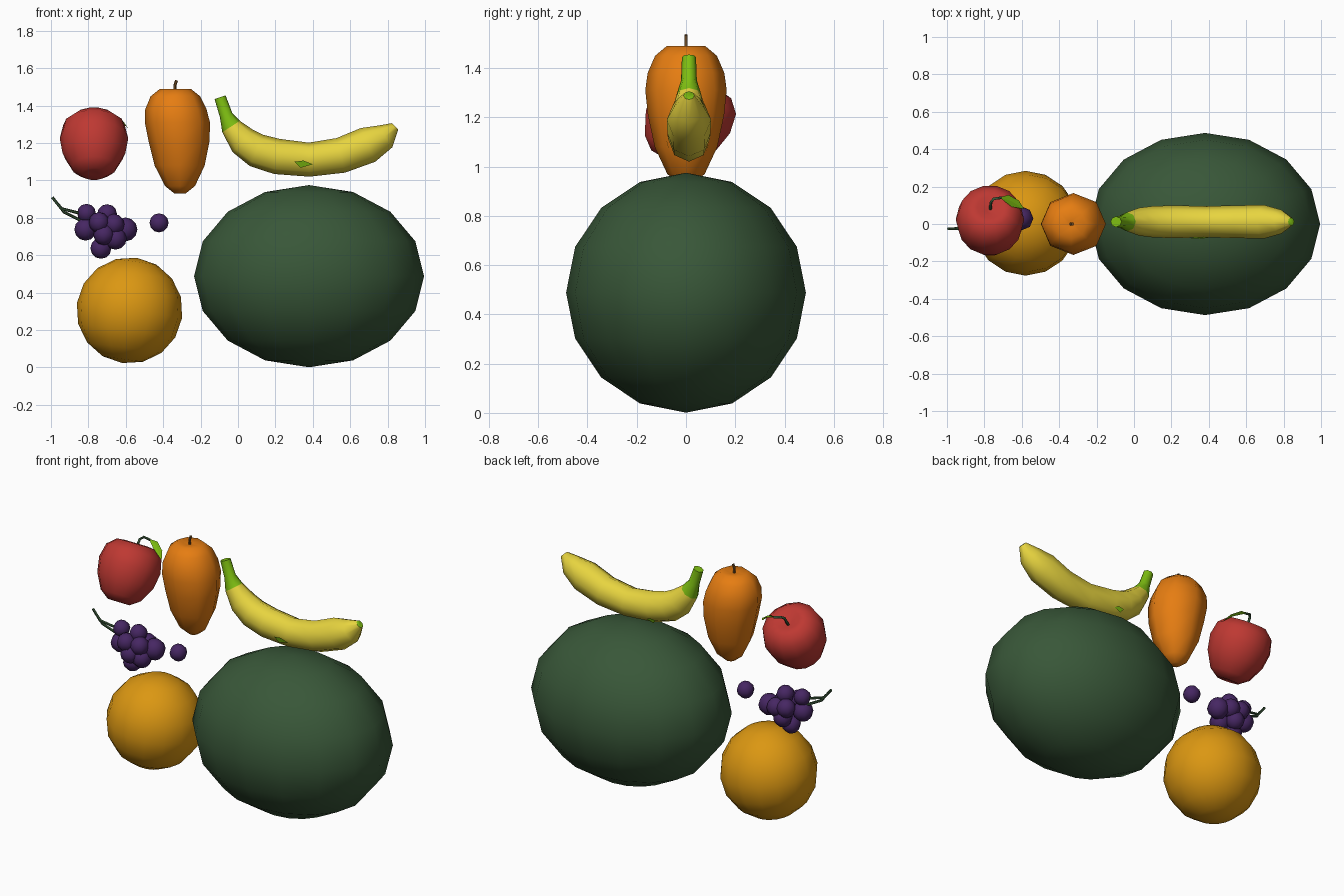
import bpy, bmesh, math
from mathutils import Vector, Matrix

if "Cube" in bpy.data.objects:
    bpy.data.objects.remove(bpy.data.objects["Cube"])


def material(name, r, g, b):
    m = bpy.data.materials.new(name)
    m.diffuse_color = (r, g, b, 1)
    m.use_nodes = True
    m.node_tree.nodes["Principled BSDF"].inputs["Base Color"].default_value = m.diffuse_color
    return m


MELON = material("dark green", 0.040, 0.095, 0.040)
ORANGE = material("golden orange", 0.71, 0.31, 0.006)
PAPAYA = material("deep orange", 0.79, 0.205, 0.006)
RED = material("apple red", 0.515, 0.040, 0.032)
YELLOW = material("banana yellow", 0.80, 0.66, 0.05)
LEAF = material("leaf green", 0.21, 0.52, 0.006)
PURPLE = material("grape purple", 0.062, 0.020, 0.125)
BROWN = material("brown", 0.18, 0.08, 0.02)


def finish(name, bm, *mats):
    bmesh.ops.recalc_face_normals(bm, faces=bm.faces)
    me = bpy.data.meshes.new(name)
    bm.to_mesh(me)
    bm.free()
    for m in mats:
        me.materials.append(m)
    ob = bpy.data.objects.new(name, me)
    bpy.context.collection.objects.link(ob)
    return ob


def sphere(bm, centre, radii, segs, rings, tilt=0):
    mat = (Matrix.Translation(centre) @ Matrix.Rotation(tilt, 4, 'Y')
           @ Matrix.Diagonal((*radii, 1)))
    bmesh.ops.create_uvsphere(bm, u_segments=segs, v_segments=rings, radius=1, matrix=mat)


def loft(bm, rings, sides):
    """Skin rings given as (centre, u axis, v axis); returns faces per segment."""
    loops = [[bm.verts.new(c + u * math.cos(2 * math.pi * i / sides)
                           + v * math.sin(2 * math.pi * i / sides))
              for i in range(sides)] for c, u, v in rings]
    segs = []
    for a, b in zip(loops, loops[1:]):
        segs.append([bm.faces.new((a[i], a[(i + 1) % sides], b[(i + 1) % sides], b[i]))
                     for i in range(sides)])
    segs.insert(0, [bm.faces.new(loops[0][::-1])])
    segs.append([bm.faces.new(loops[-1])])
    return segs


def path_rings(points, radii, squash=1):
    """Rings square to a path, with v along y where possible."""
    pts = [Vector(p) for p in points]
    out = []
    for i, p in enumerate(pts):
        t = (pts[min(i + 1, len(pts) - 1)] - pts[max(i - 1, 0)]).normalized()
        u = Vector((0, 1, 0)).cross(t).normalized()
        v = t.cross(u)
        out.append((p, u * radii[i], v * radii[i] * squash))
    return out


def stem(name, mat, radius, *paths):
    bm = bmesh.new()
    for p in paths:
        loft(bm, path_rings(p, [radius] * len(p)), 6)
    return finish(name, bm, mat)


# Watermelon
bm = bmesh.new()
sphere(bm, (0.38, 0, 0.488), (0.615, 0.487, 0.487), 16, 8)
finish("watermelon", bm, MELON)

# Orange
bm = bmesh.new()
sphere(bm, (-0.58, 0.004, 0.305), (0.284, 0.28, 0.284), 16, 8, math.radians(8))
finish("orange", bm, ORANGE)

# Papaya: stacked level rings (x, z, radius)
bm = bmesh.new()
loft(bm, [(Vector((x, 0, z)), Vector((r, 0, 0)), Vector((0, r * 0.95, 0)))
          for x, z, r in [(-0.31, 0.93, 0.03), (-0.31, 0.97, 0.08), (-0.312, 1.08, 0.134),
                          (-0.315, 1.21, 0.163), (-0.324, 1.31, 0.174),
                          (-0.332, 1.38, 0.164), (-0.335, 1.45, 0.132),
                          (-0.335, 1.49, 0.082), (-0.335, 1.482, 0.02)]], 8)
finish("papaya", bm, PAPAYA)
stem("papaya_stem", BROWN, 0.008,
     [(-0.337, 0, 1.47), (-0.337, 0, 1.51), (-0.328, 0, 1.535)])

# Apple: lathe profile (height, radius), leaning back
bm = bmesh.new()
loft(bm, [(Vector((0, 0, z)), Vector((r, 0, 0)), Vector((0, r, 0)))
          for z, r in [(-0.175, 0.02), (-0.18, 0.065), (-0.14, 0.12), (-0.05, 0.168),
                       (0.04, 0.183), (0.12, 0.165), (0.165, 0.115), (0.17, 0.07),
                       (0.135, 0.015)]], 14)
bm.transform(Matrix.Translation((-0.77, 0.004, 1.19)) @ Matrix.Rotation(math.radians(-30), 4, 'X'))
finish("apple", bm, RED)
stem("apple_stem", MELON, 0.008, [(-0.768, 0.08, 1.30), (-0.765, 0.115, 1.355),
                                  (-0.75, 0.135, 1.365), (-0.71, 0.14, 1.355)])


def plates(name, mat, *outlines):
    bm = bmesh.new()
    for o in outlines:
        bm.faces.new([bm.verts.new(p) for p in o])
    return finish(name, bm, mat)


# Apple leaf: two halves folded along the midrib
base, mid, tip = (-0.72, 0.143, 1.358), (-0.655, 0.122, 1.345), (-0.588, 0.08, 1.28)
plates("apple_leaf", LEAF,
       [base, (-0.67, 0.155, 1.35), (-0.615, 0.125, 1.318), tip, mid],
       [base, mid, tip, (-0.655, 0.092, 1.335)])

# Banana: rings along a bend (x, z, radius)
ban = [(-0.096, 1.445, 0.031), (-0.064, 1.35, 0.035), (-0.037, 1.288, 0.056),
       (0.027, 1.21, 0.081), (0.10, 1.16, 0.091), (0.209, 1.128, 0.095),
       (0.38, 1.111, 0.091), (0.55, 1.134, 0.095), (0.695, 1.19, 0.098),
       (0.786, 1.235, 0.070), (0.84, 1.289, 0.024)]
bm = bmesh.new()
segs = loft(bm, path_rings([(x, 0.012, z) for x, z, r in ban], [r for x, z, r in ban], 0.92), 8)
for k, faces in enumerate(segs):
    for f in faces:
        f.material_index = 1 if k <= 2 or k == len(segs) - 1 else 0
finish("banana", bm, YELLOW, LEAF)

# Green marks on the banana, front and back
plates("banana_marks", LEAF,
       [(0.303, -0.077, 1.10), (0.35, -0.079, 1.106), (0.40, -0.074, 1.086), (0.335, -0.067, 1.068)],
       [(0.15, 0.088, 1.085), (0.19, 0.092, 1.09), (0.215, 0.086, 1.075), (0.17, 0.08, 1.06)])

# Grapes: bunch plus one loose grape (x, y, z, radius)
bm = bmesh.new()
for x, y, z, r in [(-0.81, 0.0, 0.825, 0.05), (-0.70, 0.01, 0.82, 0.053),
                   (-0.815, 0.0, 0.738, 0.06), (-0.743, -0.05, 0.775, 0.055),
                   (-0.663, -0.03, 0.765, 0.056), (-0.602, 0.03, 0.738, 0.064),
                   (-0.717, -0.05, 0.71, 0.056), (-0.655, -0.02, 0.69, 0.06),
                   (-0.733, 0.0, 0.637, 0.056), (-0.74, 0.06, 0.76, 0.056),
                   (-0.67, 0.06, 0.75, 0.056), (-0.71, 0.05, 0.69, 0.056)]:
    sphere(bm, (x, y, z), (r, r, r), 8, 6)
finish("grape_bunch", bm, PURPLE)
bm = bmesh.new()
sphere(bm, (-0.422, 0.01, 0.773), (0.051, 0.051, 0.051), 8, 6)
finish("loose_grape", bm, PURPLE)
stem("grape_stem", MELON, 0.008,
     [(-0.993, -0.025, 0.91), (-0.945, -0.025, 0.85), (-0.83, -0.005, 0.82)],
     [(-0.96, -0.025, 0.87), (-0.93, -0.02, 0.83), (-0.83, 0.0, 0.78)])

# Smooth shading with only the sharpest creases kept
bpy.ops.object.select_all(action='SELECT')
bpy.context.view_layer.objects.active = bpy.data.objects["watermelon"]
bpy.ops.object.shade_smooth_by_angle(angle=math.radians(60))
